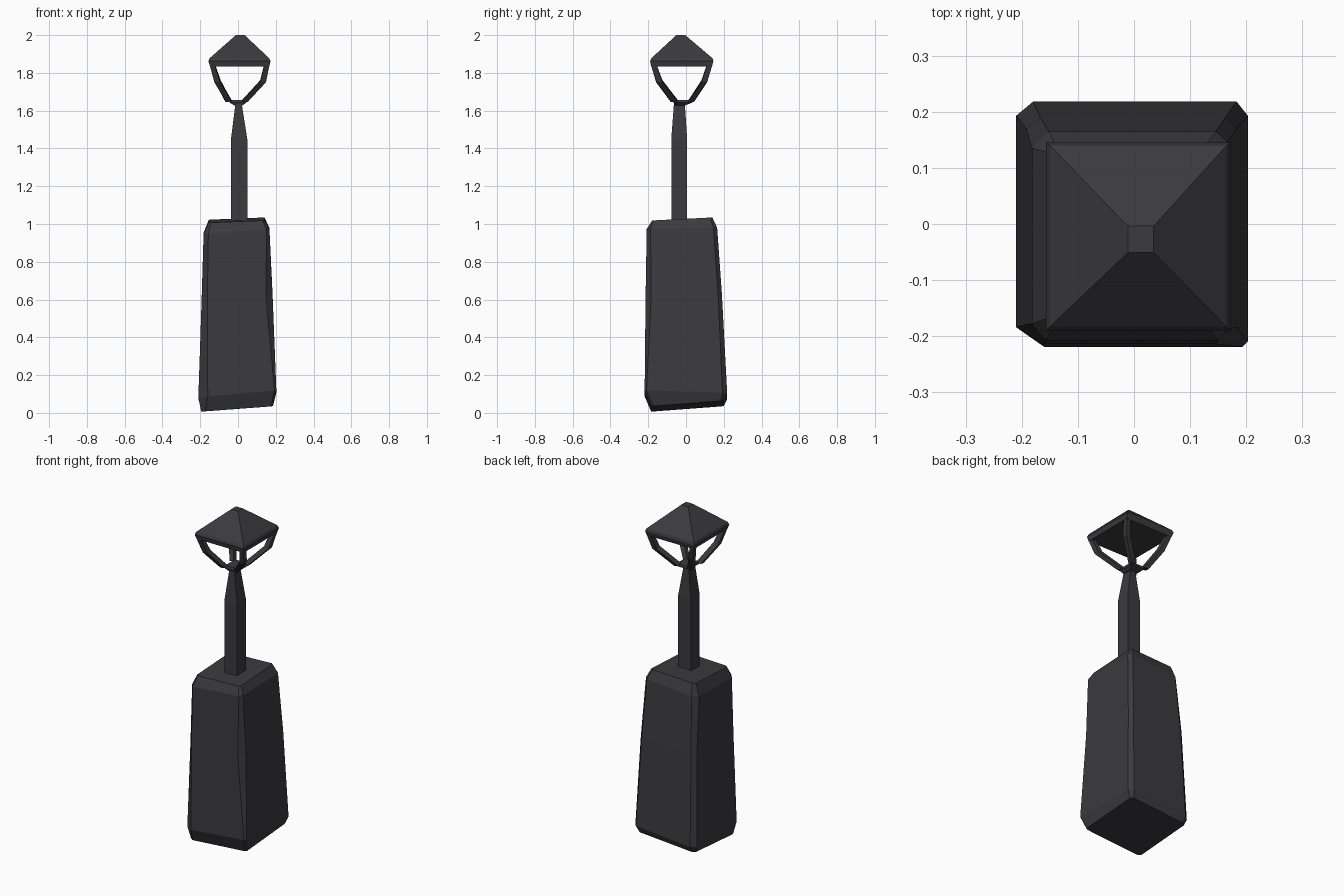
import bpy, bmesh
from mathutils import Vector

if "Cube" in bpy.data.objects:
    bpy.data.objects.remove(bpy.data.objects["Cube"])

iron = bpy.data.materials.new("charcoal")
iron.diffuse_color = (0.043, 0.042, 0.048, 1)
iron.use_nodes = True
iron.node_tree.nodes["Principled BSDF"].inputs["Base Color"].default_value = iron.diffuse_color


def make_object(name, bm):
    bmesh.ops.recalc_face_normals(bm, faces=bm.faces)
    mesh = bpy.data.meshes.new(name)
    bm.to_mesh(mesh)
    bm.free()
    mesh.materials.append(iron)
    obj = bpy.data.objects.new(name, mesh)
    bpy.context.collection.objects.link(obj)
    return obj


def loft(name, rings):
    """Skin a stack of equal-length point rings and cap both ends."""
    bm = bmesh.new()
    loops = [[bm.verts.new(p) for p in ring] for ring in rings]
    for a, b in zip(loops, loops[1:]):
        n = len(a)
        for i in range(n):
            j = (i + 1) % n
            bm.faces.new((a[i], a[j], b[j], b[i]))
    bm.faces.new(loops[0][::-1])
    bm.faces.new(loops[-1])
    return make_object(name, bm)


def rect(x0, x1, y0, y1, z):
    return [(x0, y0, z), (x1, y0, z), (x1, y1, z), (x0, y1, z)]


def worn_rect(x0, x1, y0, y1, z, tilt_x, tilt_y, chips):
    """Tilted rectangle with a different chamfer (x, y) at each corner."""
    (ax, ay), (bx, by), (cx, cy), (dx, dy) = chips
    pts = [(x0, y0 + ay), (x0 + ax, y0), (x1 - bx, y0), (x1, y0 + by),
           (x1, y1 - cy), (x1 - cx, y1), (x0 + dx, y1), (x0, y1 - dy)]
    return [(x, y, z + tilt_x * x + tilt_y * y) for x, y in pts]


# Worn stone pedestal: chamfers run front left, front right, back right, back left
loft("pedestal", [
    worn_rect(-.195, .185, -.185, .2, .035, .075, .075,
              [(.02, .015), (.01, .01), (.015, .015), (.02, .015)]),
    worn_rect(-.21, .203, -.219, .218, .095, .09, -.03,
              [(.05, .035), (.01, .01), (.02, .025), (.03, .025)]),
    worn_rect(-.192, .183, -.214, .19, .62, .02, .03,
              [(.03, .035), (.035, .03), (.02, .02), (.025, .02)]),
    worn_rect(-.182, .166, -.208, .165, .965, .08, .02,
              [(.025, .03), (.015, .02), (.02, .02), (.03, .03)]),
    worn_rect(-.155, .14, -.18, .14, 1.022, .04, .05,
              [(.012, .012), (.01, .01), (.012, .012), (.015, .012)]),
])

# Square post with a tapered top
loft("post", [
    rect(-.037, .049, -.078, .006, .95),
    rect(-.037, .049, -.078, .006, 1.45),
    rect(-.014, .02, -.064, -.006, 1.635),
])

# Small plate joining the post and the lantern arms
loft("lantern_base", [
    rect(-.02, .025, -.06, -.005, 1.628),
    rect(-.045, .045, -.066, .034, 1.643),
    rect(-.042, .042, -.062, .032, 1.657),
])

# Hipped lantern roof with a short eave band and flat cap
loft("lantern_roof", [
    rect(-.148, .166, -.184, .138, 1.835),
    rect(-.157, .172, -.19, .145, 1.862),
    rect(-.15, .165, -.183, .14, 1.878),
    rect(-.011, .035, -.051, -.004, 2.0),
])

# Four bent arms, each widening at the elbow
tops = [(-.152, -.188), (.168, -.188), (.168, .142), (-.152, .142)]
elbows = [(-.125, -.158), (.148, -.155), (.148, .112), (-.122, .112)]
feet = [(-.062, -.08), (.05, -.072), (.05, .042), (-.066, .042)]
for i, (sx, sy) in enumerate([(-1, -1), (1, -1), (1, 1), (-1, 1)]):
    rings = []
    for (x, y), z, w in ((tops[i], 1.85, .025), (elbows[i], 1.75, .03),
                         (feet[i], 1.645, .028)):
        outer = Vector((x, y, z))
        inner = Vector((x - sx * w, y - sy * w, z + .012))
        rings.append([outer,
                      Vector((x - sx * w, y, z + .004)),
                      inner,
                      Vector((x, y - sy * w, z + .004))])
    loft(f"lantern_arm_{i + 1}", rings)
